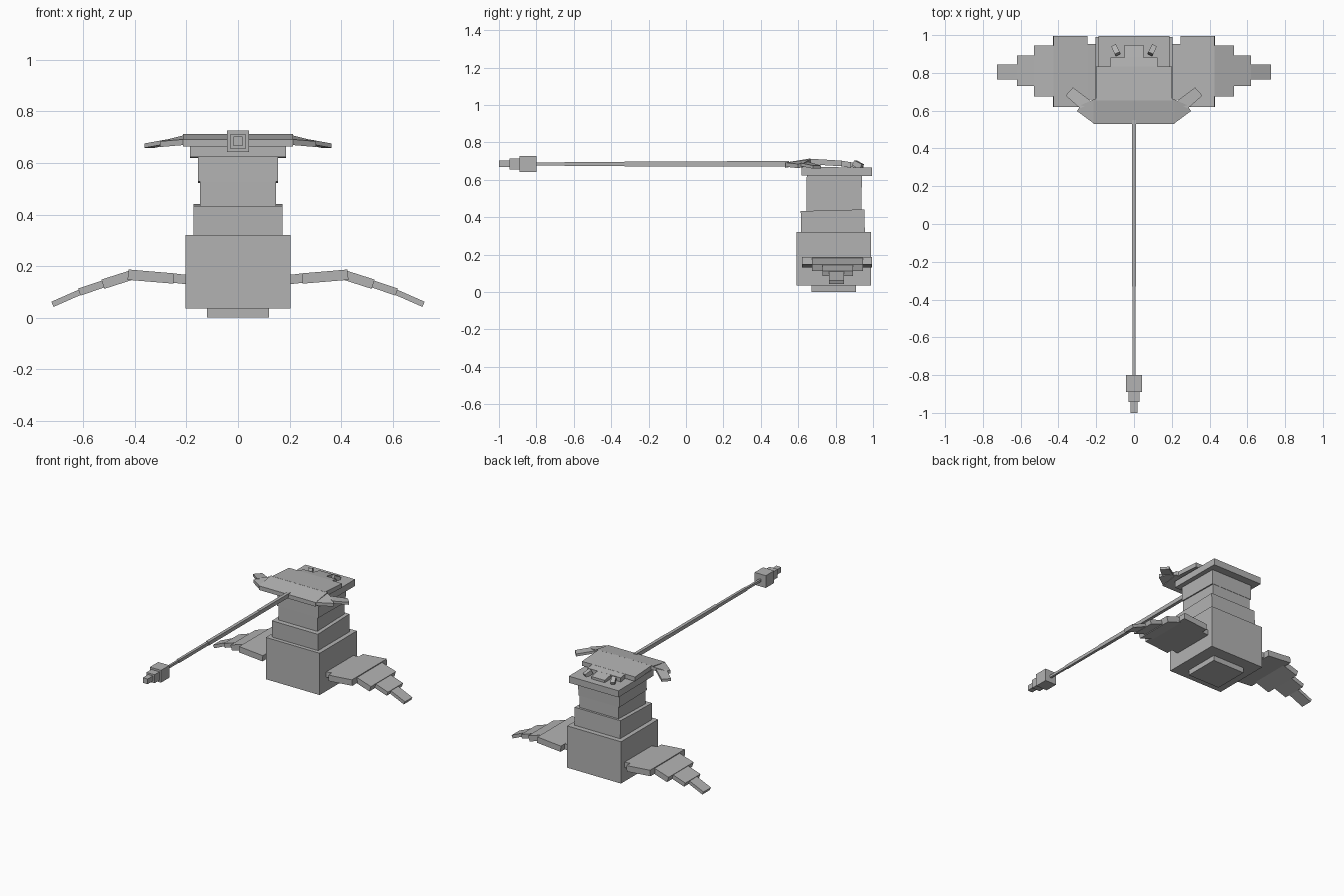
import bpy, bmesh
from math import radians
from mathutils import Matrix, Vector

if "Cube" in bpy.data.objects:
    bpy.data.objects.remove(bpy.data.objects["Cube"])

GREY = (0.45, 0.45, 0.45, 1)
mat = bpy.data.materials.new("plain grey")
mat.use_nodes = True
mat.diffuse_color = GREY
mat.node_tree.nodes["Principled BSDF"].inputs["Base Color"].default_value = GREY


def solid(name, ring_a, ring_b):
    """Join two matching outlines into a closed flat-faced block."""
    bm = bmesh.new()
    a = [bm.verts.new(p) for p in ring_a]
    b = [bm.verts.new(p) for p in ring_b]
    bm.faces.new(a)
    bm.faces.new(b[::-1])
    for i in range(len(a)):
        j = (i + 1) % len(a)
        bm.faces.new((a[j], a[i], b[i], b[j]))
    bmesh.ops.recalc_face_normals(bm, faces=bm.faces)
    mesh = bpy.data.meshes.new(name)
    bm.to_mesh(mesh)
    bm.free()
    mesh.materials.append(mat)
    ob = bpy.data.objects.new(name, mesh)
    bpy.context.collection.objects.link(ob)
    return ob


def box(name, x0, x1, y0, y1, z0, z1, tilt=0, turn=0):
    """Box from limits, tipped about x and turned about z at its centre."""
    c = Vector((x0 + x1, y0 + y1, z0 + z1)) / 2
    rot = Matrix.Rotation(radians(turn), 3, 'Z') @ Matrix.Rotation(radians(tilt), 3, 'X')
    corners = [(x0, y0), (x1, y0), (x1, y1), (x0, y1)]
    rings = [[c + rot @ (Vector((x, y, z)) - c) for x, y in corners] for z in (z0, z1)]
    return solid(name, *rings)


def slab(name, half, y0, y1, top0, top1, thick):
    """Plate of constant width whose top slopes along y."""
    prof = [(y0, top0), (y1, top1), (y1, top1 - thick), (y0, top0 - thick)]
    return solid(name, [(-half, y, z) for y, z in prof], [(half, y, z) for y, z in prof])


def sheet(name, outline, thick):
    """Plate from a sloping top outline."""
    return solid(name, outline, [(x, y, z - thick) for x, y, z in outline])


# Stacked body
box("base_foot", -0.12, 0.12, 0.67, 0.91, 0, 0.045)
box("lower_body", -0.203, 0.203, 0.59, 0.99, 0.035, 0.32)
box("middle_body", -0.173, 0.173, 0.615, 0.955, 0.30, 0.437, tilt=1.5)
box("upper_body", -0.147, 0.147, 0.645, 0.937, 0.42, 0.54)
box("neck", -0.155, 0.155, 0.645, 0.94, 0.525, 0.635, tilt=-1)
box("shoulder_plate", -0.187, 0.187, 0.617, 0.995, 0.622, 0.667, tilt=-0.5)

# Head: sloping rear plate, flat crown, stepped snout
slab("head_rear", 0.214, 0.53, 0.66, 0.692, 0.713, 0.028)
slab("head_crown", 0.2, 0.655, 0.835, 0.713, 0.702, 0.03)
slab("snout_wide", 0.125, 0.83, 0.882, 0.702, 0.694, 0.03)
slab("snout_tip", 0.05, 0.88, 0.948, 0.694, 0.682, 0.025)

# Side wing sections: inner x, outer x, back and front limits, top heights, thickness
sections = [
    ("root", 0.19, 0.25, 0.66, 0.953, 0.165, 0.172, 0.036),
    ("broad", 0.247, 0.425, 0.62, 0.995, 0.172, 0.187, 0.04),
    ("middle", 0.42, 0.53, 0.675, 0.945, 0.183, 0.148, 0.036),
    ("narrow", 0.525, 0.62, 0.73, 0.893, 0.145, 0.113, 0.027),
    ("tip", 0.615, 0.724, 0.765, 0.845, 0.11, 0.062, 0.02),
]
for side, s in (("left", 1), ("right", -1)):
    for part, x0, x1, y0, y1, t0, t1, thick in sections:
        lean = (t0 - t1) * thick / (x1 - x0)
        prof = [(x0, t0), (x1, t1), (x1 - lean, t1 - thick), (x0 - lean, t0 - thick)]
        solid(f"{side}_wing_{part}", [(s * x, y0, z) for x, z in prof],
              [(s * x, y1, z) for x, z in prof])
    # Drooping cheek fin and its outer lobe
    sheet(f"{side}_cheek_fin", [(s * 0.21, 0.53, 0.692), (s * 0.302, 0.598, 0.684),
                                (s * 0.28, 0.63, 0.69), (s * 0.2, 0.665, 0.71)], 0.022)
    sheet(f"{side}_cheek_lobe", [(s * 0.285, 0.612, 0.69), (s * 0.362, 0.68, 0.676),
                                 (s * 0.323, 0.723, 0.676), (s * 0.22, 0.645, 0.698)], 0.017)
    # Small raised eye block
    x = s * 0.096
    box(f"{side}_eye", x - 0.014, x + 0.014, 0.895, 0.945, 0.665, 0.695,
        tilt=-25, turn=-s * 25)

# Long thinning tail with stepped end
tail = [
    ("tail_rear", 0.011, 0.55, 0.22, 0.672, 0.699),
    ("tail_middle", 0.011, 0.22, -0.33, 0.672, 0.697),
    ("tail_thin", 0.009, -0.33, -0.65, 0.674, 0.695),
    ("tail_end", 0.007, -0.65, -0.81, 0.676, 0.692),
    ("tail_block", 0.042, -0.80, -0.89, 0.642, 0.726),
    ("tail_block_small", 0.03, -0.89, -0.943, 0.655, 0.713),
    ("tail_spike", 0.018, -0.943, -1.0, 0.667, 0.702),
]
for name, half, y0, y1, z0, z1 in tail:
    box(name, -half, half, y1, y0, z0, z1)
